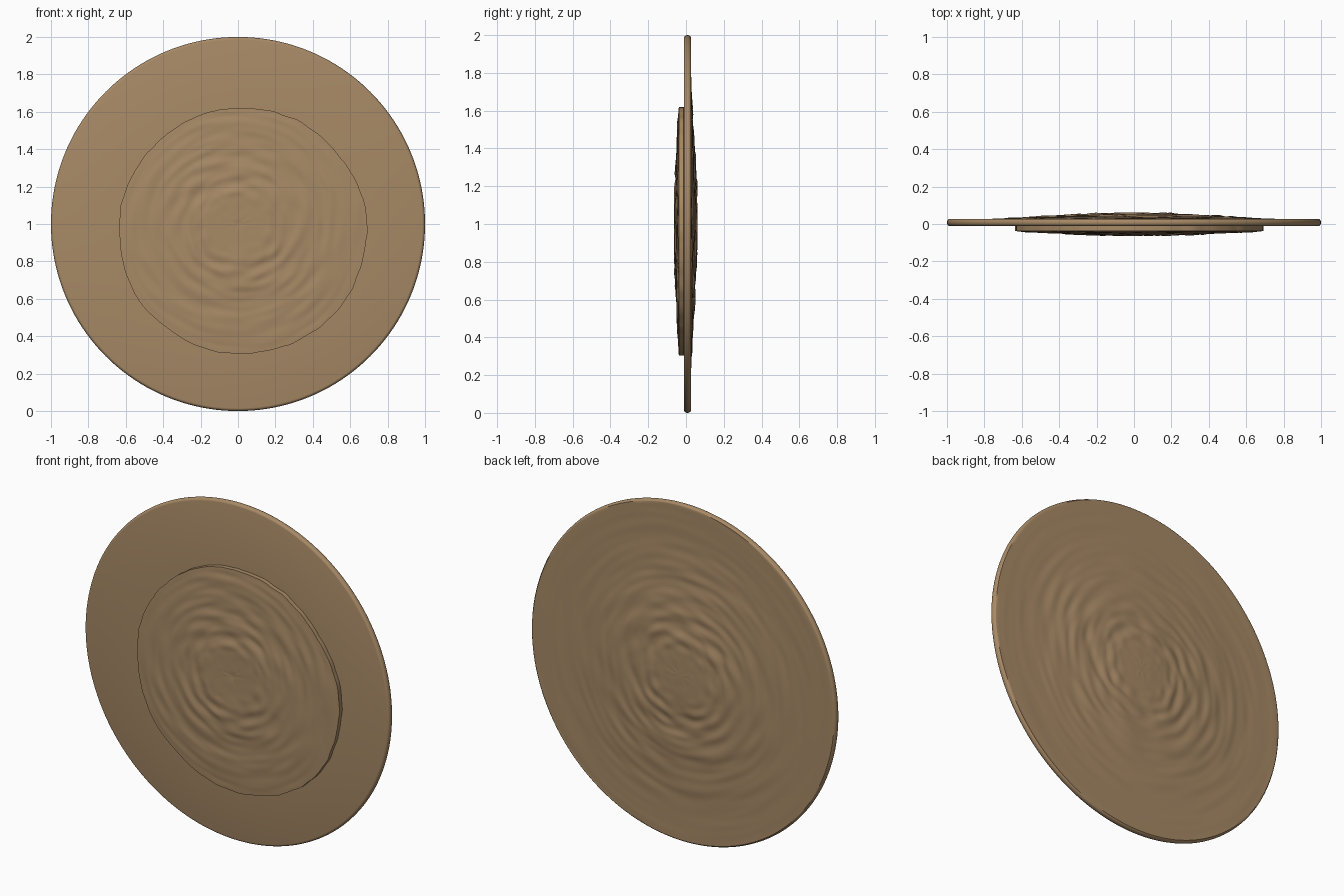
import bpy
import bmesh
import math
from mathutils import Vector, noise

cube = bpy.data.objects.get("Cube")
if cube:
    bpy.data.objects.remove(cube)

wood = bpy.data.materials.new("worn_wood")
wood.use_nodes = True
colour = (0.39, 0.253, 0.133, 1)
wood.diffuse_color = colour
wood.node_tree.nodes["Principled BSDF"].inputs["Base Color"].default_value = colour

SEGMENTS = 160


def interpolate(points, t):
    for (a, ya), (b, yb) in zip(points, points[1:]):
        if t <= b:
            return ya + (yb - ya) * (t - a) / (b - a)
    return points[-1][1]


def grooves(r, angle, strength):
    """Chips and ridges stretched along the rings, fading at rim and hub."""
    spot = Vector((r * 24, math.cos(angle) * 2.5, math.sin(angle) * 2.5))
    fade = min(1, max(0.08, (r - 0.12) * 8)) * max(0.1, 1 - r * 1.05)
    return noise.noise(spot) * strength * fade


def turned_part(name, rings, outline):
    """Skin rings of (share of radius, y, groove strength), front to back."""
    bm = bmesh.new()
    loops = []
    for share, y, strength in rings:
        loop = []
        for i in range(SEGMENTS):
            angle = math.tau * i / SEGMENTS
            r = share * outline(angle)
            depth = y + grooves(r, angle, strength)
            loop.append(bm.verts.new((r * math.cos(angle), depth, 1 + r * math.sin(angle))))
        loops.append(loop)
    for inner, outer in zip(loops, loops[1:]):
        for i in range(SEGMENTS):
            j = (i + 1) % SEGMENTS
            bm.faces.new((inner[i], inner[j], outer[j], outer[i]))
    bm.faces.new(loops[0])
    bm.faces.new(loops[-1])
    bmesh.ops.recalc_face_normals(bm, faces=bm.faces)
    mesh = bpy.data.meshes.new(name)
    bm.to_mesh(mesh)
    bm.free()
    mesh.materials.append(wood)
    obj = bpy.data.objects.new(name, mesh)
    bpy.context.collection.objects.link(obj)
    bpy.ops.object.select_all(action="DESELECT")
    obj.select_set(True)
    bpy.context.view_layer.objects.active = obj
    bpy.ops.object.shade_smooth_by_angle(angle=math.radians(35))


# Round board: flat front, rounded rim and a low domed back
back_dome = [(0, 0.061), (0.18, 0.058), (0.3, 0.051), (0.45, 0.043),
             (0.7, 0.03), (0.8, 0.027), (1, 0.026)]
board = [(0.01, -0.011, 0), (0.5, -0.011, 0), (0.985, -0.011, 0)]
for k in range(1, 8):
    turn = math.pi * k / 8
    board.append((0.985 + 0.015 * math.sin(turn), 0.008 - 0.019 * math.cos(turn), 0))
for k in range(70):
    share = 0.985 * (1 - k / 70) + 0.005
    board.append((share, interpolate(back_dome, share), 0.014))
turned_part("round_board", board, lambda angle: 1)


# Raised front plate: slightly irregular outline and a shallow dome
radii = [0.69, 0.645, 0.62, 0.612, 0.635, 0.67, 0.695, 0.705]


def plate_outline(angle):
    step = angle / math.tau * len(radii)
    i = int(step)
    t = step - i
    t = t * t * (3 - 2 * t)
    base = radii[i % 8] * (1 - t) + radii[(i + 1) % 8] * t
    spot = Vector((math.cos(angle) * 9, math.sin(angle) * 9, 0))
    return base + noise.noise(spot) * 0.006


front_dome = [(0, -0.057), (0.04, -0.06), (0.28, -0.062), (0.33, -0.058),
              (0.6, -0.052), (0.85, -0.045), (1, -0.038)]
plate = []
for k in range(61):
    share = 0.01 + 0.99 * k / 60
    plate.append((share, interpolate(front_dome, share), 0.011 if k < 58 else 0))
plate += [(1, -0.012, 0), (0.98, -0.005, 0)]
turned_part("raised_front_plate", plate, plate_outline)
